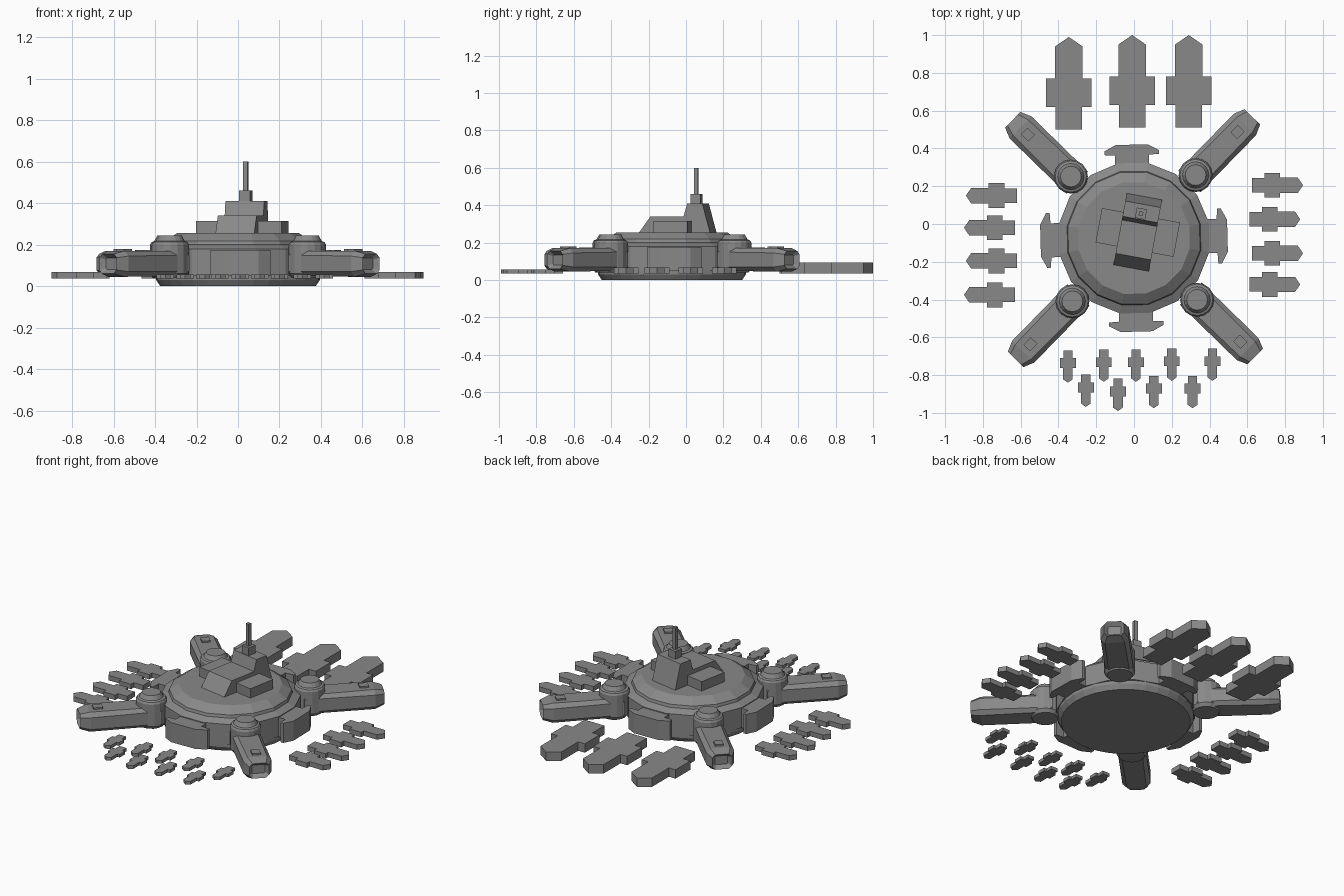
import bpy, bmesh
from math import radians, cos, sin, pi
from mathutils import Matrix, Vector

cube = bpy.data.objects.get("Cube")
if cube:
    bpy.data.objects.remove(cube, do_unlink=True)

grey = bpy.data.materials.new("hull_grey")
grey.use_nodes = True
COLOUR = (0.25, 0.25, 0.25, 1)
grey.diffuse_color = COLOUR
grey.node_tree.nodes["Principled BSDF"].inputs["Base Color"].default_value = COLOUR

HUB = Vector((0, -0.075, 0))


def finish(name, bm, loc=(0, 0, 0), angle=0.0, scale=1.0):
    bmesh.ops.recalc_face_normals(bm, faces=bm.faces)
    bm.transform(Matrix.Translation(loc) @ Matrix.Rotation(radians(angle), 4, "Z") @ Matrix.Scale(scale, 4))
    mesh = bpy.data.meshes.new(name)
    bm.to_mesh(mesh)
    bm.free()
    mesh.materials.append(grey)
    obj = bpy.data.objects.new(name, mesh)
    bpy.context.collection.objects.link(obj)
    return obj


def loft(rings):
    """Skin a list of equal-length point rings and cap both ends."""
    bm = bmesh.new()
    loops = [[bm.verts.new(p) for p in ring] for ring in rings]
    n = len(loops[0])
    for a, b in zip(loops, loops[1:]):
        for i in range(n):
            j = (i + 1) % n
            bm.faces.new((a[i], a[j], b[j], b[i]))
    bm.faces.new(loops[0])
    return bm, bm.faces.new(loops[-1])


def lathe(name, profile, sides, loc, angle=0.0):
    rings = [[(r * cos(2 * pi * i / sides), r * sin(2 * pi * i / sides), z) for i in range(sides)]
             for r, z in profile]
    return finish(name, loft(rings)[0], loc, angle)


def prism(outline, z0, z1):
    return loft([[(x, y, z) for x, y in outline] for z in (z0, z1)])[0]


def box(name, size, z0, z1, loc, angle):
    a, b = size[0] / 2, size[1] / 2
    return finish(name, prism([(-a, -b), (a, -b), (a, b), (-a, b)], z0, z1), loc, angle)


def mirrored(half):
    """Close a half outline given as (u, v > 0) across the u axis."""
    return half + [(u, -v) for u, v in reversed(half) if v > 0]


# Central disc: round keel, faceted hull and raised deck
lathe("keel", [(0.375, 0), (0.395, 0.03), (0.395, 0.06)], 32, HUB)
lathe("hull", [(0.405, 0.05), (0.405, 0.18), (0.36, 0.2), (0.355, 0.218), (0.3, 0.255)], 16, HUB, -10.5)

# Docking bays on the four sides
bay = mirrored([(0.36, 0.09), (0.44, 0.09), (0.443, 0.145), (0.463, 0.145), (0.495, 0.085)])
for k, side in enumerate(("left", "back", "right", "front")):
    finish(side + "_bay", prism(bay, 0.05, 0.175), HUB, 90 * k + 1.5)


# Diagonal arms with turrets
def arm_section(u, w, lo, hi, c):
    return [(u, w, lo + c), (u, w, hi - c), (u, w - c, hi), (u, c - w, hi),
            (u, -w, hi - c), (u, -w, lo + c), (u, c - w, lo), (u, w - c, lo)]


for k, corner in enumerate(("back_left", "back_right", "front_right", "front_left")):
    angle = 45.7 + 90 * k
    out = Matrix.Rotation(radians(angle), 3, "Z") @ Vector((1, 0, 0))
    bm, tip = loft([arm_section(0.42, 0.082, 0.05, 0.17, 0.02),
                    arm_section(0.84, 0.082, 0.045, 0.17, 0.025),
                    arm_section(0.897, 0.058, 0.06, 0.155, 0.018)])
    bmesh.ops.recalc_face_normals(bm, faces=bm.faces)
    bmesh.ops.inset_region(bm, faces=[tip], thickness=0.022)
    bmesh.ops.translate(bm, verts=tip.verts, vec=(-0.025, 0, 0))
    finish(corner + "_arm", bm, HUB, angle)
    box(corner + "_hatch", (0.055, 0.05), 0.16, 0.18, HUB + out * 0.785, angle)
    lathe(corner + "_turret", [(0.075, 0.04), (0.09, 0.06), (0.09, 0.2), (0.083, 0.212),
                               (0.07, 0.217), (0.055, 0.243)], 16, HUB + out * 0.467, angle)

# Command cabin, a side profile extruded across its width
TURN = -10.5
cabin_at = Vector((0.02, -0.045, 0))
profile = [(-0.195, 0.25), (-0.13, 0.34), (0.05, 0.34), (0.07, 0.41), (0.152, 0.41), (0.195, 0.25)]
finish("cabin", loft([[(x, u, z) for u, z in profile] for x in (-0.095, 0.095)])[0], cabin_at, TURN)
box("cabin_wings", (0.42, 0.185), 0.25, 0.315, cabin_at, TURN)
mast_at = (0.037, 0.055, 0)
box("mast_base", (0.055, 0.055), 0.4, 0.46, mast_at, TURN)
box("mast", (0.022, 0.022), 0.46, 0.6, mast_at, TURN)

# Parked ships: one outline, nose at the origin, tail along -u
ship = mirrored([(0, 0), (-0.05, 0.073), (-0.22, 0.073), (-0.22, 0.12),
                 (-0.37, 0.12), (-0.37, 0.07), (-0.49, 0.07)])


def fleet(name, noses, angle, scale):
    for i, (x, y) in enumerate(noses):
        bm = prism(ship, 0, 0.057)
        finish(f"{name}_{i + 1}", bm, (x, y, 0.036), angle, scale)


fleet("large_ship", [(-0.345, 0.99), (-0.01, 1.0), (0.29, 1.0)], 90, 1.0)
fleet("right_ship", [(-0.89, 0.15), (-0.9, -0.02), (-0.89, -0.195), (-0.9, -0.375)], 180, 0.55)
fleet("left_ship", [(0.895, 0.205), (0.88, 0.025), (0.895, -0.155), (0.88, -0.32)], 0, 0.55)
fleet("small_ship", [(-0.35, -0.84), (-0.16, -0.835), (0.01, -0.835), (0.2, -0.83), (0.415, -0.83),
                     (-0.255, -0.968), (-0.085, -0.99), (0.105, -0.975), (0.31, -0.975)], -90, 0.35)
